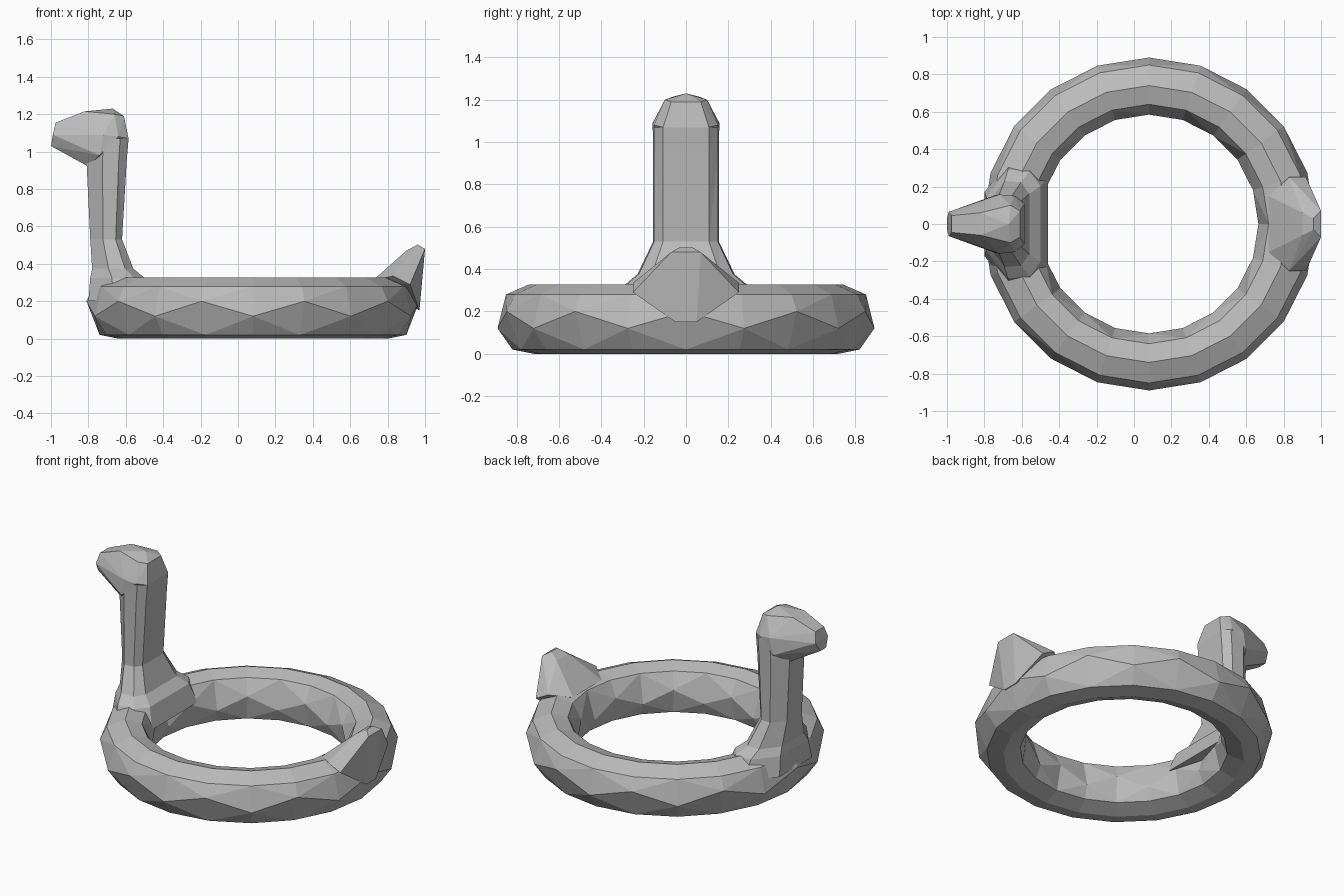
import bpy, bmesh
from math import cos, sin, pi

cube = bpy.data.objects.get("Cube")
if cube:
    bpy.data.objects.remove(cube, do_unlink=True)

# One plain grey for everything
grey = bpy.data.materials.new("plain grey")
grey.use_nodes = True
colour = (0.5, 0.5, 0.5, 1)
grey.diffuse_color = colour
grey.node_tree.nodes["Principled BSDF"].inputs["Base Color"].default_value = colour


def finish(name, bm):
    """Turn a bmesh into a flat-shaded, faceted object."""
    bmesh.ops.triangulate(bm, faces=bm.faces[:], quad_method='SHORT_EDGE')
    bmesh.ops.recalc_face_normals(bm, faces=bm.faces[:])
    mesh = bpy.data.meshes.new(name)
    bm.to_mesh(mesh)
    bm.free()
    mesh.materials.append(grey)
    obj = bpy.data.objects.new(name, mesh)
    bpy.context.collection.objects.link(obj)
    return obj


def loft(name, loops, closed=False):
    """Skin a list of equal loops; closed joins the last to the first."""
    bm = bmesh.new()
    rows = [[bm.verts.new(p) for p in loop] for loop in loops]
    n = len(rows[0])
    pairs = list(zip(rows, rows[1:]))
    if closed:
        pairs.append((rows[-1], rows[0]))
    else:
        bm.faces.new(rows[0])
        bm.faces.new(rows[-1])
    for a, b in pairs:
        for i in range(n):
            j = (i + 1) % n
            bm.faces.new((a[i], a[j], b[j], b[i]))
    return finish(name, bm)


def mirrored_hull(name, points):
    """Convex faceted lump, symmetric across y."""
    bm = bmesh.new()
    for x, y, z in points:
        for s in ((1, -1) if y else (1,)):
            bm.verts.new((x, s * y, z))
    bmesh.ops.convex_hull(bm, input=bm.verts[:])
    loose = [v for v in bm.verts if not v.link_faces]
    bmesh.ops.delete(bm, geom=loose, context='VERTS')
    return finish(name, bm)


# Float ring: the widest edges zigzag from segment to segment
SEGMENTS = 20
ring = []
for k in range(SEGMENTS):
    a = 2 * pi * k / SEGMENTS
    low, high = (0.12, 0.2) if k % 2 else (0.2, 0.12)
    section = [(0.89, low), (0.85, 0.28), (0.74, 0.328), (0.64, 0.3),
               (0.585, high), (0.62, 0.04), (0.72, 0), (0.82, 0.02)]
    ring.append([(0.08 + r * cos(a), r * sin(a), z) for r, z in section])
loft("float_ring", ring, closed=True)

# Neck: flared at the base, blunt octagonal section (height, front, back, half width)
neck = []
for z, x0, x1, w in [(0.2, -0.8, -0.46, 0.34), (0.325, -0.79, -0.5, 0.29),
                     (0.375, -0.78, -0.56, 0.23), (0.53, -0.79, -0.62, 0.155),
                     (0.95, -0.81, -0.595, 0.155), (1.07, -0.81, -0.585, 0.155)]:
    d = x1 - x0
    half = [(x0, 0.5 * w), (x0 + 0.4 * d, w), (x1 - 0.2 * d, 0.97 * w), (x1, 0.7 * w)]
    neck.append([(x, y, z) for x, y in half] + [(x, -y, z) for x, y in reversed(half)])
loft("neck", neck)

# Head with a tapering beak
mirrored_hull("head", [
    (-1.0, 0.03, 1.03), (-0.99, 0.065, 1.09), (-0.975, 0.045, 1.155),
    (-0.82, 0.06, 1.215), (-0.67, 0, 1.23), (-0.66, 0.1, 1.2), (-0.61, 0.07, 1.19),
    (-0.72, 0.158, 1.09), (-0.64, 0.15, 1.08), (-0.585, 0.108, 1.07),
    (-0.8, 0.07, 0.92), (-0.74, 0.155, 0.98)])

# Upturned tail growing out of the ring
mirrored_hull("tail", [
    (0.72, 0.15, 0.31), (0.76, 0.1, 0.345), (0.83, 0.25, 0.335),
    (0.92, 0.25, 0.29), (0.9, 0.06, 0.47), (0.96, 0.03, 0.503),
    (1.0, 0.07, 0.48), (0.97, 0.05, 0.15)])
